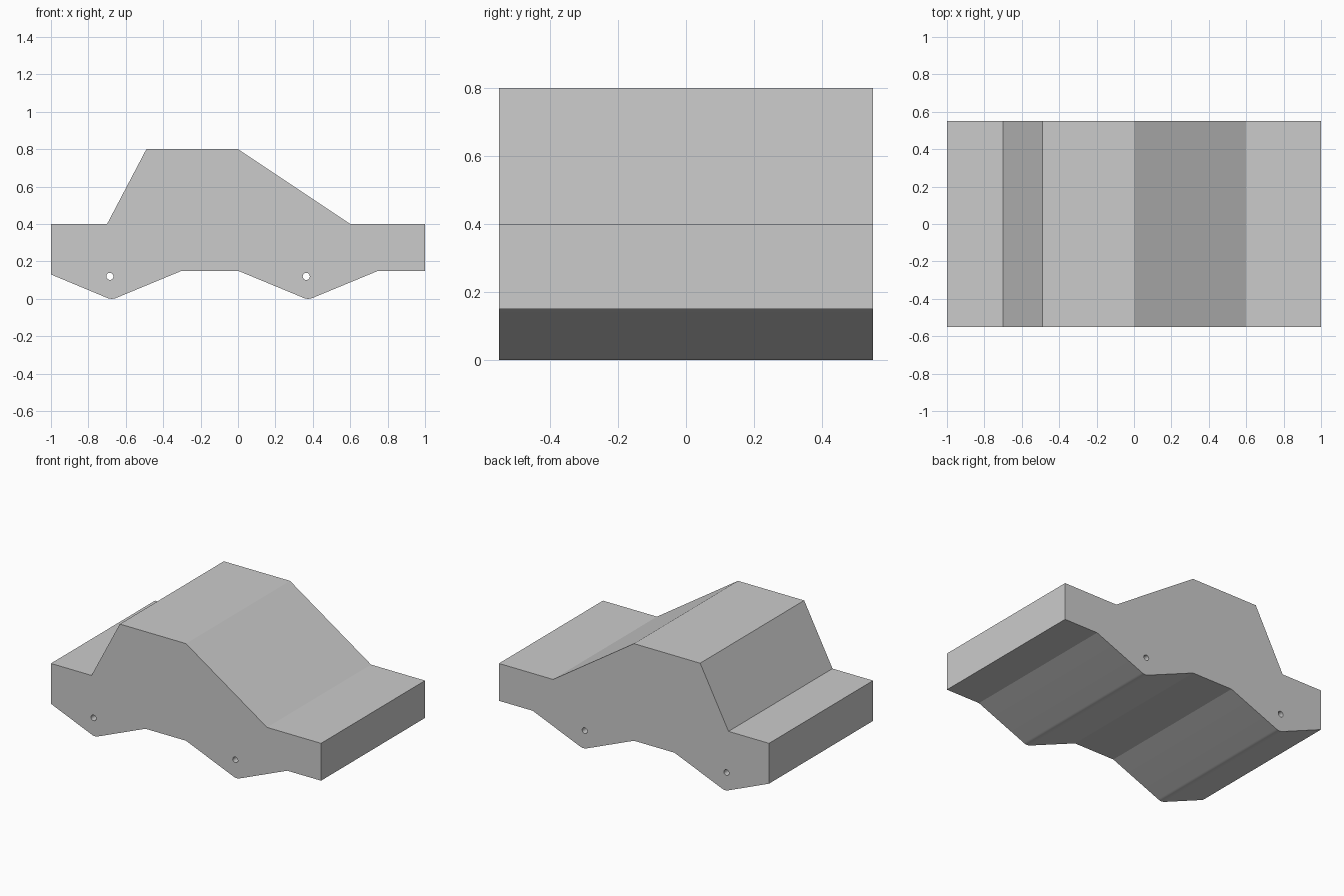
import bpy, bmesh, math
from mathutils import Matrix, Vector

cube = bpy.data.objects.get("Cube")
if cube:
    bpy.data.objects.remove(cube, do_unlink=True)

HALF_WIDTH = 0.55
AXLE_LUGS = (0.375, -0.675)      # x centres of the rounded lugs under the body
LUG_RADIUS = 0.063
LUG_ANGLE = math.atan(0.15 / 0.35)

grey = bpy.data.materials.new("plain grey")
grey.use_nodes = True
grey.diffuse_color = (0.6, 0.6, 0.6, 1)
grey.node_tree.nodes["Principled BSDF"].inputs["Base Color"].default_value = grey.diffuse_color


def add_object(name, bm):
    bmesh.ops.recalc_face_normals(bm, faces=bm.faces)
    mesh = bpy.data.meshes.new(name)
    bm.to_mesh(mesh)
    bm.free()
    mesh.materials.append(grey)
    obj = bpy.data.objects.new(name, mesh)
    bpy.context.collection.objects.link(obj)
    return obj


def lug_arc(x, steps=6):
    """Rounded bottom of a lug, running from +x to -x."""
    angles = [LUG_ANGLE * (1 - 2 * i / steps) for i in range(steps + 1)]
    return [(x + LUG_RADIUS * math.sin(a), LUG_RADIUS * (1 - math.cos(a))) for a in angles]


# Side profile: bonnet, cabin and boot on top, two axle lugs below
profile = [(-1, 0.13), (-1, 0.4), (-0.7, 0.4), (-0.49, 0.8), (0, 0.8),
           (0.6, 0.4), (1, 0.4), (1, 0.15), (0.75, 0.15)]
profile += lug_arc(AXLE_LUGS[0]) + [(0, 0.15), (-0.3, 0.15)] + lug_arc(AXLE_LUGS[1])

# Body: the profile swept across the full width
bm = bmesh.new()
side = bm.faces.new([bm.verts.new((x, -HALF_WIDTH, z)) for x, z in profile])
swept = bmesh.ops.extrude_face_region(bm, geom=[side], use_keep_orig=True)["geom"]
bmesh.ops.translate(bm, vec=Vector((0, 2 * HALF_WIDTH, 0)),
                    verts=[v for v in swept if isinstance(v, bmesh.types.BMVert)])
body = add_object("car_body", bm)

# Axle holes: drilled right through the lugs
bm = bmesh.new()
for x in AXLE_LUGS:
    place = Matrix.Translation((x - 0.01, 0, 0.12)) @ Matrix.Rotation(math.pi / 2, 4, "X")
    bmesh.ops.create_cone(bm, cap_ends=True, segments=24, radius1=0.019, radius2=0.019,
                          depth=2 * HALF_WIDTH + 0.2, matrix=place)
drill = add_object("axle_hole_cutter", bm)

cut = body.modifiers.new("axle holes", "BOOLEAN")
cut.operation = "DIFFERENCE"
cut.solver = "EXACT"
cut.object = drill

# Apply the cut, drop the cutter and smooth only the rounded parts
bpy.ops.object.select_all(action="DESELECT")
body.select_set(True)
bpy.context.view_layer.objects.active = body
bpy.ops.object.modifier_apply(modifier=cut.name)
bpy.data.objects.remove(drill, do_unlink=True)
bpy.ops.object.shade_smooth_by_angle(angle=math.radians(20))
